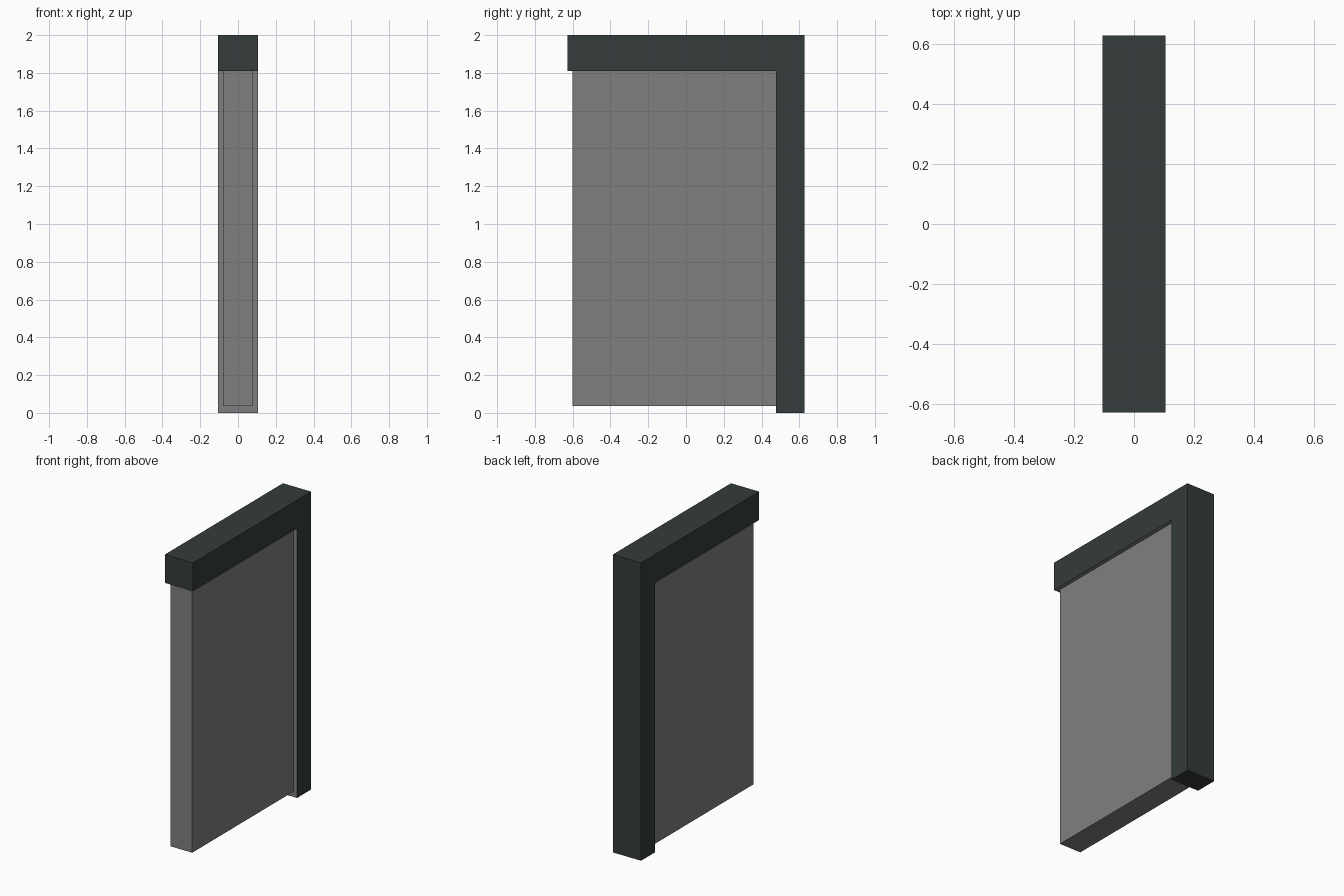
import bpy, bmesh
from mathutils import Vector

if "Cube" in bpy.data.objects:
    bpy.data.objects.remove(bpy.data.objects["Cube"])


def material(name, rgb):
    m = bpy.data.materials.new(name)
    m.diffuse_color = (*rgb, 1)
    m.use_nodes = True
    m.node_tree.nodes["Principled BSDF"].inputs["Base Color"].default_value = m.diffuse_color
    return m


dark = material("dark green grey", (0.035, 0.045, 0.043))
grey = material("mid grey", (0.215, 0.213, 0.216))


def extrude_profile(name, profile, half_width, mats):
    """Extrude a (y, z) outline across x, centred on x = 0."""
    bm = bmesh.new()
    face = bm.faces.new([bm.verts.new((-half_width, y, z)) for y, z in profile])
    geom = bmesh.ops.extrude_face_region(bm, geom=[face])["geom"]
    moved = [g for g in geom if isinstance(g, bmesh.types.BMVert)]
    bmesh.ops.translate(bm, verts=moved, vec=Vector((2 * half_width, 0, 0)))
    bmesh.ops.recalc_face_normals(bm, faces=bm.faces)
    mesh = bpy.data.meshes.new(name)
    bm.to_mesh(mesh)
    bm.free()
    for m in mats:
        mesh.materials.append(m)
    obj = bpy.data.objects.new(name, mesh)
    bpy.context.collection.objects.link(obj)
    return obj


# L-shaped frame: lintel beam plus one post
frame = extrude_profile(
    "door_frame",
    [(-0.627, 1.81), (-0.627, 2), (0.627, 2), (0.627, 0), (0.477, 0), (0.477, 1.81)],
    0.105, [dark, grey])

# Inner reveal of the frame (post side and lintel underside) is grey
for p in frame.data.polygons:
    post_side = p.normal.y < -0.9 and p.center.y > 0
    underside = p.normal.z < -0.9 and p.center.z > 1
    if post_side or underside:
        p.material_index = 1

# Infill panel set back from the frame faces
extrude_profile("panel", [(-0.6, 0.037), (-0.6, 1.81), (0.477, 1.81), (0.477, 0.037)],
                0.08, [grey])
